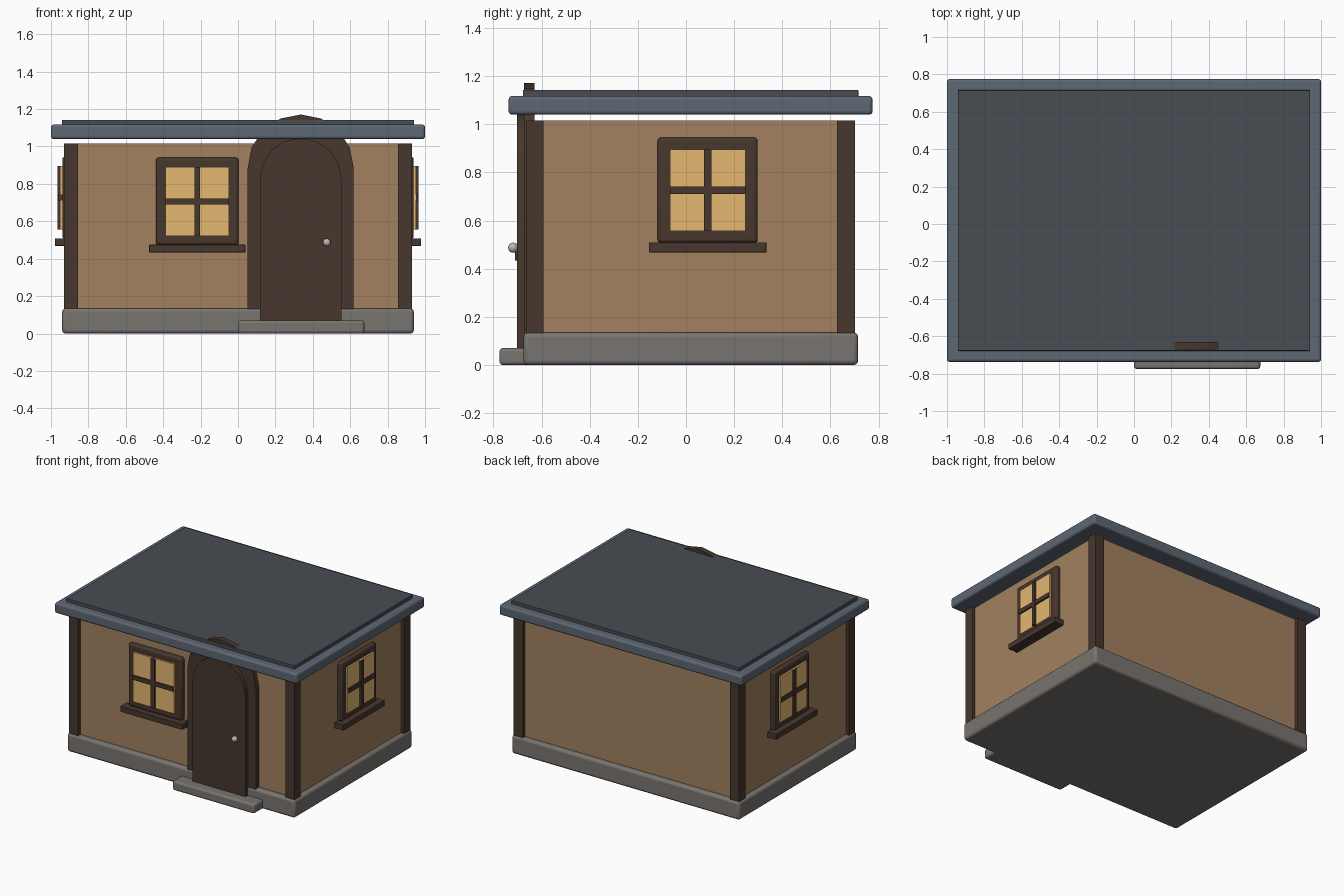
import bpy, bmesh, math
from mathutils import Matrix

if "Cube" in bpy.data.objects:
    bpy.data.objects.remove(bpy.data.objects["Cube"])


def material(name, rgb):
    m = bpy.data.materials.new(name)
    m.diffuse_color = (*rgb, 1)
    m.use_nodes = True
    m.node_tree.nodes["Principled BSDF"].inputs["Base Color"].default_value = m.diffuse_color
    return m


WALL = material("plaster", (0.36, 0.22, 0.115))
WOOD = material("dark_wood", (0.062, 0.038, 0.026))
STONE = material("stone", (0.19, 0.175, 0.16))
EAVES = material("eaves_slate", (0.11, 0.135, 0.17))
SLATE = material("roof_slate", (0.065, 0.072, 0.085))
GLASS = material("lit_glass", (0.78, 0.48, 0.17))
METAL = material("metal", (0.5, 0.47, 0.42))


def finish(name, bm, mat, bevel=0.0, segments=3):
    mesh = bpy.data.meshes.new(name)
    bmesh.ops.recalc_face_normals(bm, faces=bm.faces[:])
    bm.to_mesh(mesh)
    bm.free()
    mesh.materials.append(mat)
    ob = bpy.data.objects.new(name, mesh)
    bpy.context.collection.objects.link(ob)
    if bevel:
        mod = ob.modifiers.new("bevel", "BEVEL")
        mod.width, mod.segments = bevel, segments
    bpy.ops.object.select_all(action="DESELECT")
    ob.select_set(True)
    bpy.context.view_layer.objects.active = ob
    bpy.ops.object.shade_smooth_by_angle(angle=math.radians(32))
    return ob


def box(name, x, y, z, mat, bevel=0.0, turn=0.0):
    """Box from (min, max) ranges, turned about the world z axis."""
    bm = bmesh.new()
    bmesh.ops.create_cube(bm, size=1)
    for v in bm.verts:
        v.co = [sum(r) / 2 + c * (r[1] - r[0]) for c, r in zip(v.co, (x, y, z))]
    bm.transform(Matrix.Rotation(turn, 4, "Z"))
    return finish(name, bm, mat, bevel)


def arch_slab(name, cx, radius, z0, spring, y0, y1, mat, bevel=0.0):
    """Upright slab with a round top of eight facets."""
    pts = [(cx + radius, z0)]
    for i in range(9):
        a = math.pi * i / 8
        pts.append((cx + radius * math.cos(a), spring + radius * math.sin(a)))
    pts.append((cx - radius, z0))
    bm = bmesh.new()
    face = bm.faces.new([bm.verts.new((px, y0, pz)) for px, pz in pts])
    new = bmesh.ops.extrude_face_region(bm, geom=[face])["geom"]
    bmesh.ops.translate(bm, vec=(0, y1 - y0, 0),
                        verts=[g for g in new if isinstance(g, bmesh.types.BMVert)])
    return finish(name, bm, mat, bevel, 1)


def window(side, u, z0, z1, w, h, wall, turn=0.0):
    """Frame, glass, glazing bars and sill; w, h are the half sizes of the glass."""
    zc = z0 + h + (z1 - z0 - 2 * h) / 2

    def part(name, hu, zr, d0, d1, mat, bevel=0.0):
        box(f"{side}_window_{name}", (u - hu, u + hu),
            (-(wall + d1), -(wall + d0)), zr, mat, bevel, turn)

    part("frame", w + 0.051, (z0, z1), -0.03, 0.034, WOOD, 0.015)
    part("glass", w, (zc - h, zc + h), -0.01, 0.047, GLASS)
    part("upright_bar", 0.015, (zc - h, zc + h), 0.03, 0.06, WOOD)
    part("cross_bar", w, (zc - 0.016, zc + 0.016), 0.03, 0.058, WOOD)
    part("sill", w + 0.087, (z0 - 0.039, z0 + 0.002), -0.03, 0.074, WOOD, 0.003)


# Foundation and doorstep
box("foundation", (-0.94, 0.94), (-0.675, 0.715), (0, 0.135), STONE, 0.018)
box("doorstep", (0, 0.675), (-0.775, -0.6), (0, 0.07), STONE, 0.014)

# Walls and corner posts
box("walls", (-0.905, 0.905), (-0.637, 0.677), (0.1, 1.015), WALL)
for sx, x in (("left", (-0.93, -0.855)), ("right", (0.855, 0.93))):
    for sy, y in (("front", (-0.663, -0.593)), ("back", (0.628, 0.703))):
        box(f"{sy}_{sx}_post", x, y, (0.12, 1.015), WOOD)

# Flat roof in two layers
box("roof_eaves", (-1, 1), (-0.737, 0.775), (1.04, 1.117), EAVES, 0.014)
box("roof_top", (-0.942, 0.942), (-0.678, 0.716), (1.1, 1.142), SLATE, 0.004)

# Arched door with surround and knob
arch_slab("door_surround", 0.335, 0.283, 0.13, 0.888, -0.672, -0.63, WOOD)
arch_slab("door", 0.335, 0.218, 0.065, 0.827, -0.702, -0.65, WOOD)
bm = bmesh.new()
bmesh.ops.create_uvsphere(bm, u_segments=16, v_segments=10, radius=0.021,
                          matrix=Matrix.Translation((0.475, -0.718, 0.487)))
finish("door_knob", bm, METAL)

# Windows
window("front", -0.218, 0.473, 0.94, 0.17, 0.185, 0.637)
window("right", 0.09, 0.507, 0.945, 0.157, 0.17, 0.905, math.pi / 2)
window("left", -0.09, 0.507, 0.945, 0.157, 0.17, 0.905, -math.pi / 2)
